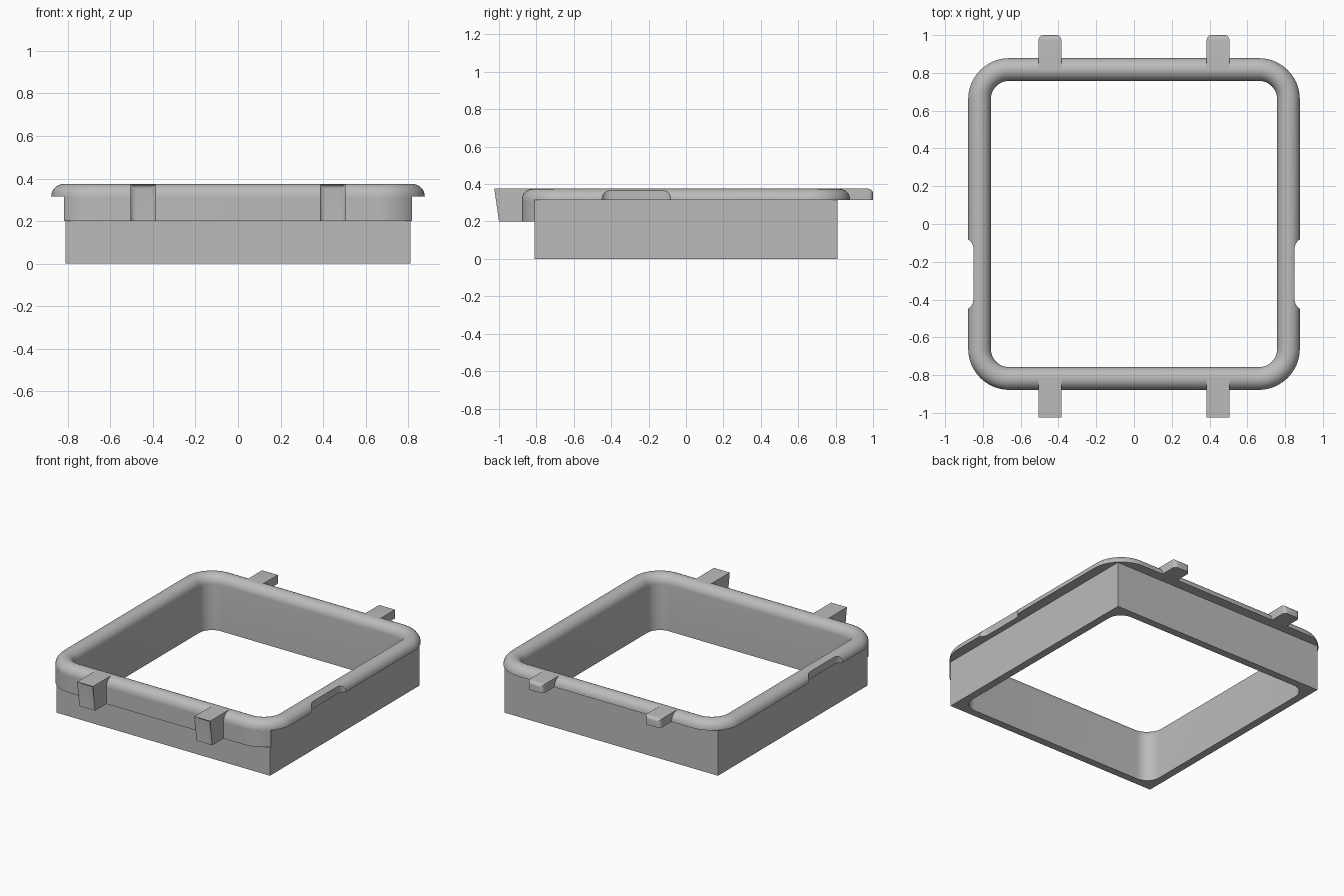
import bpy, bmesh
from math import sin, cos, asin, pi

cube = bpy.data.objects.get("Cube")
if cube:
    bpy.data.objects.remove(cube, do_unlink=True)

grey = bpy.data.materials.new("plain grey")
grey.use_nodes = True
grey.diffuse_color = (0.5, 0.5, 0.5, 1)
grey.node_tree.nodes["Principled BSDF"].inputs["Base Color"].default_value = (0.5, 0.5, 0.5, 1)

WALL = 0.81        # half width of the square body
HOLE = 0.758       # half width of the opening
RIM = 0.878        # half width of the rim
CORNER = 0.66      # centre of the rounded corners
LIP, TOP = 0.315, 0.375
FILLET = TOP - LIP
STEPS = 12


def finish(name, bm):
    bmesh.ops.recalc_face_normals(bm, faces=bm.faces[:])
    mesh = bpy.data.meshes.new(name)
    bm.to_mesh(mesh)
    bm.free()
    mesh.materials.append(grey)
    obj = bpy.data.objects.new(name, mesh)
    bpy.context.collection.objects.link(obj)
    return obj


def smooth(obj):
    bpy.ops.object.select_all(action='DESELECT')
    obj.select_set(True)
    bpy.context.view_layer.objects.active = obj
    bpy.ops.object.shade_smooth_by_angle(angle=pi / 6)


def rounded_rect(hx, hy, r, cx=0, cy=0):
    points = []
    for k, (sx, sy) in enumerate([(1, 1), (-1, 1), (-1, -1), (1, -1)]):
        for i in range(STEPS + 1):
            a = (k + i / STEPS) * pi / 2
            points.append((cx + sx * (hx - r) + r * cos(a), cy + sy * (hy - r) + r * sin(a)))
    return points


def prism(name, outline, z0, z1):
    bm = bmesh.new()
    low, high = [[bm.verts.new((x, y, z)) for x, y in outline] for z in (z0, z1)]
    bm.faces.new(low)
    bm.faces.new(high)
    for i in range(len(low)):
        j = (i + 1) % len(low)
        bm.faces.new((low[i], low[j], high[j], high[i]))
    return finish(name, bm)


# Frame: a closed cross-section (half width, corner radius, height) swept round the opening
arc = [i / 8 * pi / 2 for i in range(9)]
section = [(HOLE, HOLE - CORNER, 0)]
section += [(h, h - CORNER, LIP + FILLET * sin(a))
            for a in arc for h in [HOLE + FILLET * (1 - cos(a))]]
section += [(h, h - CORNER, LIP + FILLET * cos(a))
            for a in arc for h in [RIM - FILLET * (1 - sin(a))]]
section += [(WALL, 0, LIP), (WALL, 0, 0)]

bm = bmesh.new()
rings = [[bm.verts.new((x, y, z)) for x, y in rounded_rect(h, h, r)] for h, r, z in section]
for k, ring in enumerate(rings):
    after = rings[(k + 1) % len(rings)]
    for i in range(len(ring)):
        j = (i + 1) % len(ring)
        bm.faces.new((ring[i], ring[j], after[j], after[i]))
bmesh.ops.remove_doubles(bm, verts=bm.verts[:], dist=1e-5)
frame = finish("frame", bm)

# Finger notches in both sides of the rim
for side in (-1, 1):
    cutter = prism("notch_cutter", rounded_rect(0.1, 0.193, 0.06, side * 0.95, -0.265), 0.25, 0.45)
    cutter.hide_render = True
    mod = frame.modifiers.new("notch", 'BOOLEAN')
    mod.operation, mod.solver, mod.object = 'DIFFERENCE', 'EXACT', cutter
    bpy.context.view_layer.objects.active = frame
    bpy.ops.object.modifier_apply(modifier=mod.name)
    bpy.data.objects.remove(cutter, do_unlink=True)
smooth(frame)

# Front skirt: the rim outline continued downwards in front of the body
radius = RIM - CORNER
start = asin((WALL - CORNER) / radius)
half = [(CORNER + radius * cos(a), -CORNER - radius * sin(a))
        for a in [start + (pi / 2 - start) * i / STEPS for i in range(STEPS + 1)]]
smooth(prism("front_skirt", half + [(-x, y) for x, y in reversed(half)], 0.2, LIP))


# Tabs: blocks with rounded outer edges
def tab(name, x, side, bottom):
    bm = bmesh.new()
    bmesh.ops.create_cube(bm, size=1)
    for v in bm.verts:
        v.co.x = x + v.co.x * 0.12
        v.co.y = side * (1.0 if v.co.y > 0 else 0.818)
        v.co.z = TOP if v.co.z > 0 else bottom
    edges = [e for e in bm.edges
             if all(abs(v.co.y) > 0.99 for v in e.verts)
             and any(v.co.z > TOP - 0.001 for v in e.verts)]
    bmesh.ops.bevel(bm, geom=edges, offset=0.025, segments=5, profile=0.5, affect='EDGES')
    smooth(finish(name, bm))


for word, x in (("right", -0.445), ("left", 0.445)):
    tab("front_tab_" + word, x, -1, 0.2)
    tab("back_tab_" + word, x, 1, LIP)
